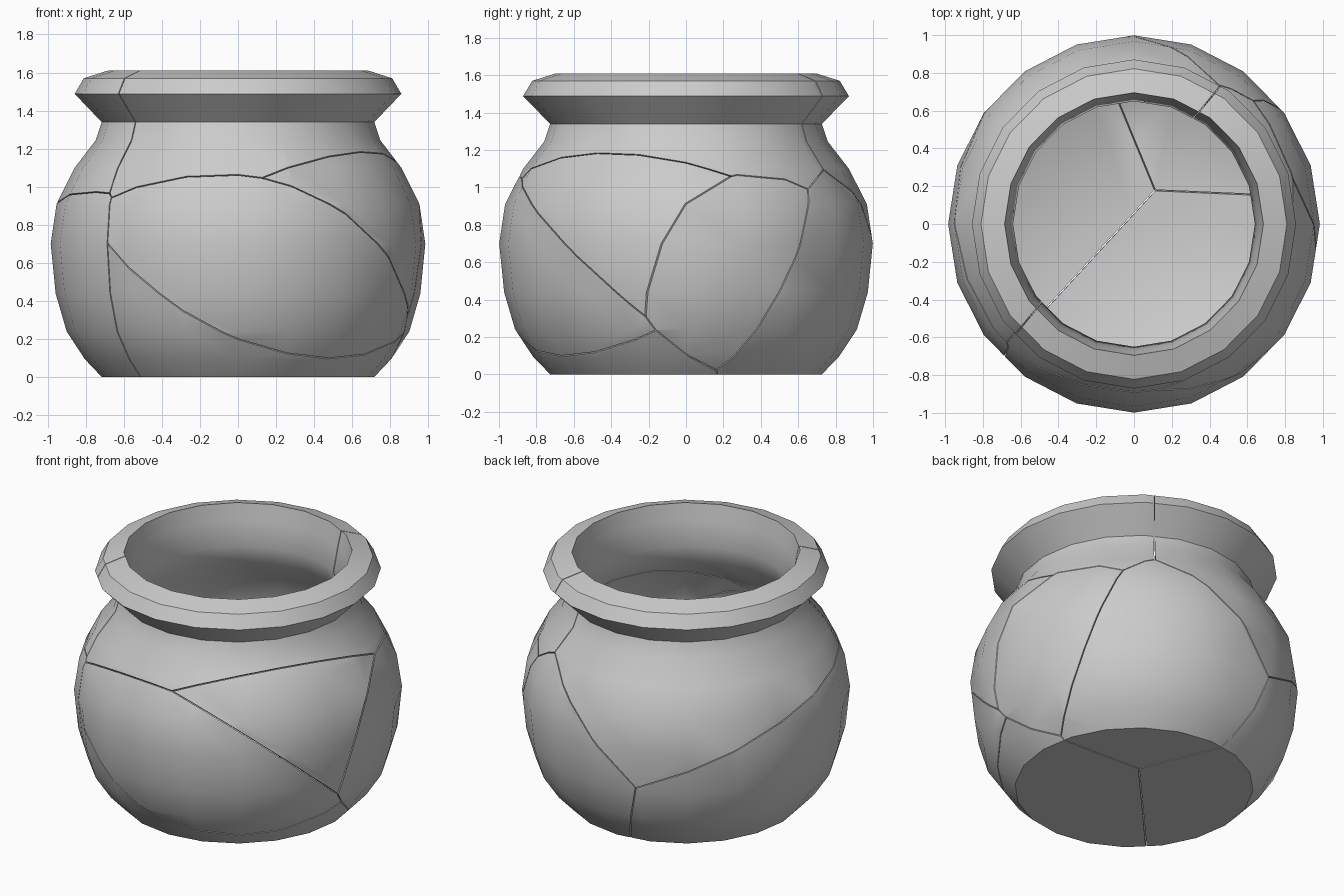
import bpy, bmesh, math
from itertools import combinations
from mathutils import Vector

if "Cube" in bpy.data.objects:
    bpy.data.objects.remove(bpy.data.objects["Cube"])

SIDES = 20
GAP = 0.003  # half the width of a crack

# pot cross-section (radius, height): outer wall, rim, inner wall, floor
PROFILE = [(0, 0), (.715, 0), (.805, .095), (.90, .24), (.958, .44), (.984, .70),
           (.953, .91), (.858, 1.10), (.747, 1.245), (.716, 1.34), (.858, 1.488),
           (.81, 1.57), (.685, 1.61), (.665, 1.50), (.64, 1.34), (.68, 1.22),
           (.79, 1.07), (.88, .89), (.91, .70), (.885, .46), (.83, .28), (.74, .14),
           (.66, .08), (0, .08)]

# shards, and points on the cracks where the lettered shards meet
NAMES = {'a': 'rim_shard_front', 'b': 'rim_shard_back', 'c': 'front_shard',
         'd': 'right_front_shard', 'e': 'right_shard', 'f': 'back_shard',
         'g': 'left_shard', 'h': 'bottom_shard'}
CRACKS = [('abcg', -.68, -.66, .97), ('ab', -.55, -.46, 1.34), ('ab', -.62, -.57, 1.5),
          ('ac', -.3, -.86, 1.05), ('ac', 0, -.905, 1.06), ('acd', .14, -.9, 1.04),
          ('ad', .5, -.67, 1.16), ('ad', .77, -.25, 1.21), ('ade', .89, .13, 1.07),
          ('cd', .58, -.77, .84), ('cd', .78, -.58, .63), ('cde', .915, -.25, .38),
          ('de', .97, -.06, .72), ('ceh', .88, -.18, .25), ('cgh', -.68, -.7, .65),
          ('ch', -.3, -.88, .35), ('ch', 0, -.87, .2), ('ch', .48, -.67, .11),
          ('gh', -.55, -.47, 0), ('efh', .7, .14, 0), ('aef', .64, .66, 1.02),
          ('ae', .84, .28, 1.08), ('ef', .84, .45, .4), ('abf', .46, .77, 1.08),
          ('bf', 0, .98, .72), ('bfg', -.33, .9, .46), ('bg', -.87, .4, .84),
          ('fg', -.03, .71, 0), ('fgh', .13, .2, .04), ('ab', .43, .75, 1.5)]


def fit_seeds():
    """Move one seed per shard until the planes between seeds pass through the crack points."""
    seeds = {}
    for k in NAMES:
        pts = [Vector(c[1:]) for c in CRACKS if k in c[0]]
        seeds[k] = sum(pts, Vector()) / len(pts)
    pairs = [(i, j, Vector(c[1:])) for c in CRACKS for i, j in combinations(c[0], 2)]
    for _ in range(4000):
        move = {k: Vector() for k in NAMES}
        for i, j, p in pairs:
            d = seeds[i] - seeds[j]
            length = max(d.length, .15)
            n = d / length
            e = ((seeds[i] + seeds[j]) / 2 - p).dot(n)
            move[i] -= (seeds[i] - p - n * e) * (e / length)
            move[j] -= (p - seeds[j] + n * e) * (e / length)
        for k in NAMES:
            seeds[k] += move[k] * .01
    return seeds


def make_pot():
    """Revolve the profile into a closed, hollow pot."""
    bm = bmesh.new()
    rings = []
    for r, z in PROFILE:
        if r == 0:
            rings.append([bm.verts.new((0, 0, z))] * SIDES)
            continue
        angles = [2 * math.pi * i / SIDES for i in range(SIDES)]
        rings.append([bm.verts.new((r * math.cos(t), r * 1.015 * math.sin(t), z))
                      for t in angles])
    for lo, hi in zip(rings, rings[1:]):
        for i in range(SIDES):
            k = (i + 1) % SIDES
            quad = [lo[i], lo[k], hi[k], hi[i]]
            bm.faces.new(list(dict.fromkeys(quad)))
    bmesh.ops.recalc_face_normals(bm, faces=bm.faces[:])
    return bm


def cut(bm, co, no):
    """Slice away the side the normal points to and close the cut."""
    res = bmesh.ops.bisect_plane(bm, geom=bm.verts[:] + bm.edges[:] + bm.faces[:],
                                 dist=1e-5, plane_co=co, plane_no=no, clear_outer=True)
    edges = [g for g in res['geom_cut']
             if isinstance(g, bmesh.types.BMEdge) and g.is_valid and g.is_boundary]
    if edges:
        bmesh.ops.triangle_fill(bm, edges=edges, use_beauty=True, normal=no)


clay = bpy.data.materials.new("grey_clay")
clay.diffuse_color = (.6, .6, .6, 1)
clay.use_nodes = True
clay.node_tree.nodes["Principled BSDF"].inputs["Base Color"].default_value = clay.diffuse_color

# one object per shard of the broken pot
seeds = fit_seeds()
for key, name in NAMES.items():
    bm = make_pot()
    for other in NAMES:
        if other != key:
            n = (seeds[other] - seeds[key]).normalized()
            cut(bm, (seeds[key] + seeds[other]) / 2 - n * GAP, n)
    bmesh.ops.recalc_face_normals(bm, faces=bm.faces[:])
    for f in bm.faces:
        f.smooth = True
    mesh = bpy.data.meshes.new(name)
    bm.to_mesh(mesh)
    bm.free()
    mesh.set_sharp_from_angle(angle=math.radians(40))
    mesh.materials.append(clay)
    bpy.context.collection.objects.link(bpy.data.objects.new(name, mesh))
